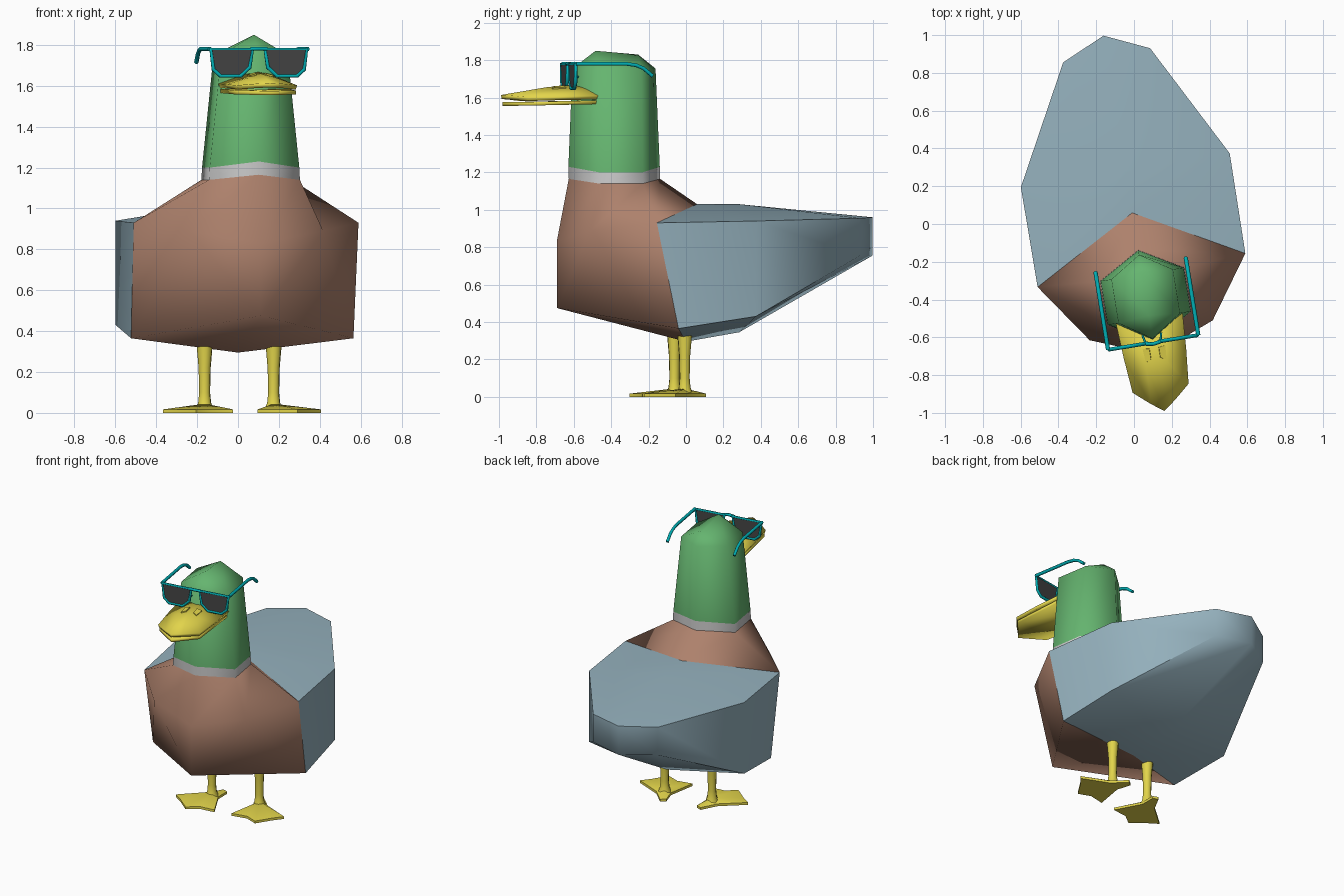
import bpy, bmesh, math

if "Cube" in bpy.data.objects:
    bpy.data.objects.remove(bpy.data.objects["Cube"])

YAW = math.radians(9.2)  # the whole bird is turned slightly


def colour(name, r, g, b):
    m = bpy.data.materials.new(name)
    m.diffuse_color = (r, g, b, 1)
    m.use_nodes = True
    m.node_tree.nodes["Principled BSDF"].inputs["Base Color"].default_value = m.diffuse_color
    return m


GREEN = colour("green", 0.13, 0.46, 0.16)
BROWN = colour("brown", 0.42, 0.22, 0.15)
BLUE = colour("blue_grey", 0.30, 0.44, 0.51)
WHITE = colour("white", 0.75, 0.75, 0.75)
YELLOW = colour("yellow", 0.76, 0.66, 0.07)
TEAL = colour("teal", 0.0, 0.42, 0.45)
DARK = colour("dark", 0.06, 0.06, 0.06)


def add(name, data, mat):
    ob = bpy.data.objects.new(name, data)
    data.materials.append(mat)
    bpy.context.collection.objects.link(ob)
    ob.rotation_euler.z = YAW
    return ob


def mesh(name, verts, faces, mat, smooth=65, thick=0):
    bm = bmesh.new()
    vs = [bm.verts.new(v) for v in verts]
    for f in faces:
        bm.faces.new([vs[i] for i in f])
    bmesh.ops.recalc_face_normals(bm, faces=bm.faces)
    me = bpy.data.meshes.new(name)
    bm.to_mesh(me)
    bm.free()
    ob = add(name, me, mat)
    bpy.ops.object.select_all(action='DESELECT')
    ob.select_set(True)
    bpy.context.view_layer.objects.active = ob
    if smooth:
        bpy.ops.object.shade_smooth_by_angle(angle=math.radians(smooth))
    if thick:
        mod = ob.modifiers.new("thickness", 'SOLIDIFY')
        mod.thickness, mod.offset = thick, 0
    return ob


def mirrored(name, pts, faces, mat, **kw):
    """pts: letter -> right-half point; faces: strings of letters, mirrored to the left."""
    verts, right, left = [], {}, {}
    for k, p in pts.items():
        right[k] = left[k] = len(verts)
        verts.append(p)
        if p[0] > 0:
            left[k] = len(verts)
            verts.append((-p[0], p[1], p[2]))
    fs = []
    for f in faces.split():
        fs.append([right[k] for k in f])
        fs.append([left[k] for k in reversed(f)])
    return mirrored_mesh(name, verts, fs, mat, **kw)


mirrored_mesh = mesh


def tube(name, pts, r, mat, cyclic=False):
    cu = bpy.data.curves.new(name, 'CURVE')
    cu.dimensions = '3D'
    cu.bevel_depth, cu.bevel_resolution, cu.use_fill_caps = r, 1, True
    sp = cu.splines.new('POLY')
    sp.points.add(len(pts) - 1)
    for p, co in zip(sp.points, pts):
        p.co = (*co, 1)
    sp.use_cyclic_u = cyclic
    return add(name, cu, mat)


# Hexagonal neck rings: f front, c front corner, b back corner, k back
def ring(keys, hw, front, back, z, rise):
    return dict(zip(keys, [(0, front, z + rise), (hw, -0.505, z),
                           (hw, -0.27, z), (0, back, z + rise)]))


low = ring("fcbk", 0.225, -0.635, -0.14, 1.14, 0.025)
mid = ring("FCBK", 0.222, -0.637, -0.142, 1.2, 0.03)
top = ring("pqrs", 0.165, -0.615, -0.165, 1.75, 0.005)

mirrored("collar", {**low, **mid}, "fcCF cbBC bkKB", WHITE)
mirrored("head", {**mid, **top, "x": (0, -0.49, 1.85), "y": (0, -0.26, 1.83)},
         "FCqp CBrq BKsr pqx qryx rsy", GREEN)

# Seam between breast and rear body: T top, S shoulder, L lower side, U underside
seam = {"T": (0, 0.06, 1.03), "S": (0.557, -0.248, 0.93),
        "L": (0.551, -0.13, 0.365), "U": (0, 0.0, 0.295)}
mirrored("breast", {**low, **seam, "m": (0, -0.70, 0.83), "n": (0.33, -0.57, 0.89),
                    "o": (0, -0.70, 0.475)},
         "kTSb bSnc cnmf nSL nLo nom oLU", BROWN)
mirrored("rear_body", {**seam, "t": (0, 0.288, 1.03), "s": (0.56, 0.288, 0.94),
                       "l": (0.56, 0.288, 0.43), "u": (0, 0.288, 0.345),
                       "a": (0, 1.01, 0.96), "d": (0.233, 0.905, 0.955),
                       "e": (0.233, 0.905, 0.755), "g": (0, 1.01, 0.755)},
         "TtsS tads SslL LluU sdel legu dage", BLUE)

# Bill: arched upper half, flat lower half
mirrored("upper_bill", {"a": (0, -0.52, 1.665), "b": (0.06, -0.52, 1.65), "c": (0.175, -0.5, 1.60),
                        "d": (0, -0.75, 1.645), "e": (0.055, -0.75, 1.632), "f": (0.163, -0.70, 1.597),
                        "g": (0, -1.0, 1.603), "h": (0.06, -0.955, 1.6), "i": (0.147, -0.88, 1.592)},
         "abed bcfe dehg efih", YELLOW, smooth=30, thick=0.022)
mirrored("lower_bill", {"a": (0, -0.5, 1.575), "b": (0.17, -0.5, 1.575),
                        "c": (0.145, -0.875, 1.567), "d": (0, -0.995, 1.565)},
         "abcd", YELLOW, smooth=30, thick=0.02)

for side, s in (("right", 1), ("left", -1)):
    # Nostril
    mesh(side + "_nostril", [(s * x, y, z) for x, y, z in
         [(0.025, -0.665, 1.661), (0.06, -0.66, 1.652), (0.055, -0.735, 1.648), (0.025, -0.72, 1.656)]],
         [(0, 1, 2, 3)], YELLOW, smooth=0, thick=0.008)

    # Sunglasses: lens, rim, temple and nose pad
    outline = [(s * x, -0.635, z) for x, z in
               [(0.03, 1.78), (0.238, 1.78), (0.225, 1.68), (0.19, 1.648), (0.09, 1.648), (0.045, 1.69)]]
    mesh(side + "_lens", outline, [range(6)], DARK, smooth=0, thick=0.008)
    tube(side + "_rim", outline, 0.01, TEAL, True)
    tube(side + "_temple", [(s * 0.242, y, z) for y, z in
         [(-0.635, 1.78), (-0.36, 1.78), (-0.31, 1.773), (-0.27, 1.757), (-0.22, 1.715)]], 0.011, TEAL)
    tube(side + "_nose_pad", [(s * 0.04, -0.635, 1.72), (s * 0.05, -0.59, 1.71)], 0.006, TEAL)

    # Leg: ten-sided turned profile
    cx, cy, n = s * 0.171, -0.035, 10
    prof = [(0.045, 0.015), (0.032, 0.05), (0.027, 0.10), (0.03, 0.22), (0.043, 0.37)]
    verts = [(cx + r * math.cos(math.tau * i / n), cy + r * math.sin(math.tau * i / n), z)
             for r, z in prof for i in range(n)]
    faces = [(j * n + i, j * n + (i + 1) % n, (j + 1) * n + (i + 1) % n, (j + 1) * n + i)
             for j in range(len(prof) - 1) for i in range(n)]
    mesh(side + "_leg", verts, faces + [range(n), range(4 * n, 5 * n)], YELLOW)

    # Webbed foot, splayed outward
    toes = [(-0.06, 0.10), (-0.025, 0.12), (0.05, 0.02), (0.22, -0.085), (0.16, -0.14),
            (0.08, -0.23), (0, -0.185), (-0.11, -0.19), (-0.045, 0.0)]
    k = len(toes)
    verts = [(cx + s * x, cy + y, z) for z in (0.0, 0.017) for x, y in toes] + [(cx, cy, 0.045)]
    faces = [range(k)]
    for i in range(k):
        j = (i + 1) % k
        faces += [(i, j, k + j, k + i), (k + i, k + j, 2 * k)]
    mesh(side + "_foot", verts, faces, YELLOW, smooth=40)

# Bridge of the sunglasses
tube("bridge", [(-0.04, -0.637, 1.78), (0, -0.643, 1.782), (0.04, -0.637, 1.78)], 0.01, TEAL)
